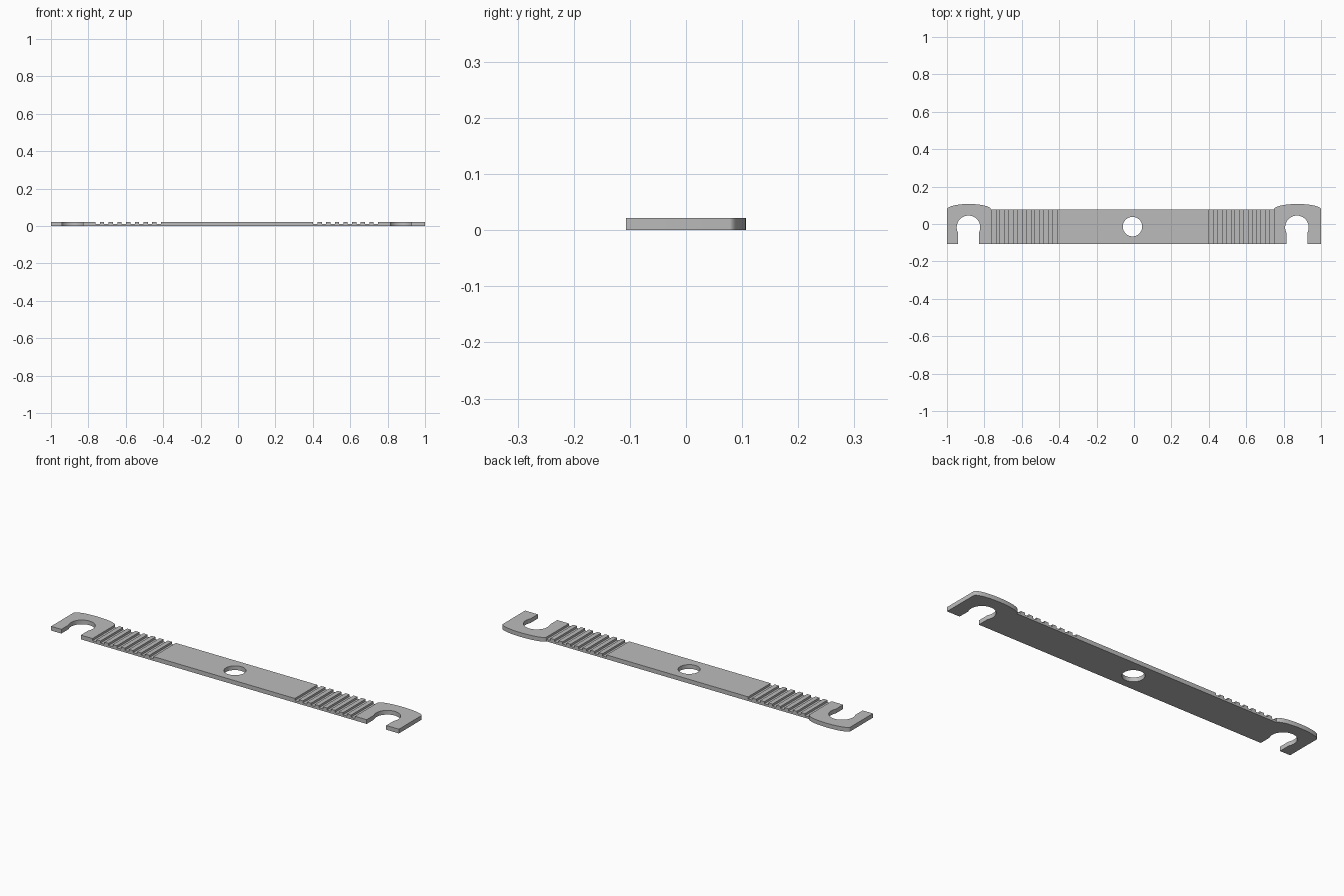
import bpy, bmesh, math

cube = bpy.data.objects.get("Cube")
if cube:
    bpy.data.objects.remove(cube, do_unlink=True)

THICK, FLOOR = 0.022, 0.011       # full height, height of the groove floors
FRONT, BACK = -0.107, 0.078       # bar edges in y
CROWN = 0.107                     # top of the rounded heads

grey = bpy.data.materials.new("grey plastic")
grey.use_nodes = True
colour = (0.5, 0.5, 0.5, 1)
grey.diffuse_color = colour
grey.node_tree.nodes["Principled BSDF"].inputs["Base Color"].default_value = colour


def arc(cx, cy, rx, ry, start, end, steps):
    """Points along an elliptical arc, angles in radians."""
    angles = [start + (end - start) * i / steps for i in range(steps + 1)]
    return [(cx + rx * math.cos(a), cy + ry * math.sin(a)) for a in angles]


def add_prisms(name, outlines, bottom, top):
    """One object holding an upright prism for each outline."""
    bm = bmesh.new()
    for outline in outlines:
        face = bm.faces.new([bm.verts.new((x, y, bottom)) for x, y in outline])
        grown = bmesh.ops.extrude_face_region(bm, geom=[face])["geom"]
        verts = [v for v in grown if isinstance(v, bmesh.types.BMVert)]
        bmesh.ops.translate(bm, verts=verts, vec=(0, 0, top - bottom))
    bmesh.ops.recalc_face_normals(bm, faces=bm.faces)
    mesh = bpy.data.meshes.new(name)
    bm.to_mesh(mesh)
    bm.free()
    mesh.materials.append(grey)
    obj = bpy.data.objects.new(name, mesh)
    bpy.context.collection.objects.link(obj)
    return obj


def notch(cx):
    """Round socket open to the front through a narrower slot, left to right."""
    radius, half_slot = 0.063, 0.056
    a = math.acos(half_slot / radius)
    curve = arc(cx, -0.018, radius, radius, math.pi + a, -a, 32)
    return [(cx - half_slot, FRONT)] + curve + [(cx + half_slot, FRONT)]


def crown(x0, x1):
    """Rounded back edge of a head, right to left."""
    return arc((x0 + x1) / 2, BACK, (x1 - x0) / 2, CROWN - BACK, 0, math.pi, 32)


# Bar with an open-ended hook at each end
outline = [(-1, FRONT)] + notch(-0.885) + notch(0.871) + [(1, FRONT)]
outline += crown(0.748, 1) + crown(-1, -0.765)
bar = add_prisms("hooked_bar", [outline], 0, THICK)


def grooves(x0, x1, count=8):
    """Equal grooves and ridges, with a groove at both ends."""
    step = (x1 - x0) / (2 * count - 1)
    lefts = [x0 + 2 * i * step for i in range(count)]
    return [[(x, -0.2), (x + step, -0.2), (x + step, 0.2), (x, 0.2)] for x in lefts]


# Cut the ridged grips and the centre hole
hole = arc(-0.008, -0.014, 0.052, 0.052, 0, 2 * math.pi, 48)[:-1]
cutters = [
    add_prisms("groove_cutter", grooves(-0.762, -0.412) + grooves(0.402, 0.748), FLOOR, 0.1),
    add_prisms("hole_cutter", [hole], -0.1, 0.1),
]
bpy.context.view_layer.objects.active = bar
for cutter in cutters:
    cutter.hide_render = True
    mod = bar.modifiers.new(cutter.name, "BOOLEAN")
    mod.operation = "DIFFERENCE"
    mod.solver = "EXACT"
    mod.object = cutter
    bpy.ops.object.modifier_apply(modifier=mod.name)
    bpy.data.objects.remove(cutter, do_unlink=True)

# Smooth the curved walls, keep the edges crisp
bpy.ops.object.select_all(action="DESELECT")
bar.select_set(True)
bpy.ops.object.shade_smooth_by_angle(angle=math.radians(30))
